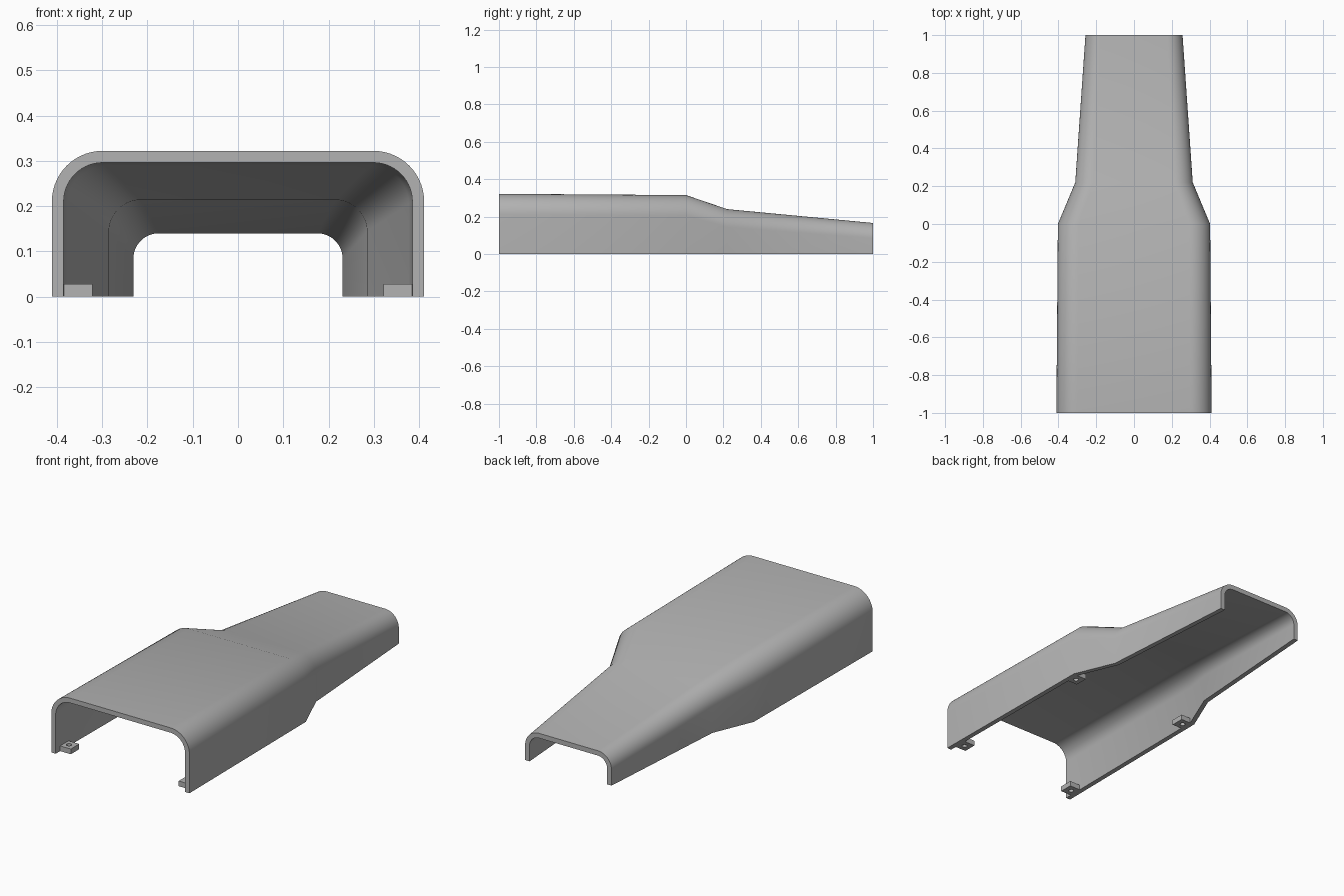
import bpy
import bmesh
from math import cos, sin, pi, radians

cube = bpy.data.objects.get("Cube")
if cube:
    bpy.data.objects.remove(cube, do_unlink=True)

WALL = 0.026
ARC_STEPS = 14

grey = bpy.data.materials.new("plain_grey")
grey.use_nodes = True
colour = (0.45, 0.45, 0.45, 1)
grey.diffuse_color = colour
grey.node_tree.nodes["Principled BSDF"].inputs["Base Color"].default_value = colour


def finish(name, bm):
    """Turn a bmesh into a smooth-shaded object with sharp edges kept."""
    bmesh.ops.recalc_face_normals(bm, faces=bm.faces)
    mesh = bpy.data.meshes.new(name)
    bm.to_mesh(mesh)
    bm.free()
    mesh.materials.append(grey)
    obj = bpy.data.objects.new(name, mesh)
    bpy.context.collection.objects.link(obj)
    bpy.ops.object.select_all(action='DESELECT')
    obj.select_set(True)
    bpy.context.view_layer.objects.active = obj
    bpy.ops.object.shade_smooth_by_angle(angle=radians(30))
    return obj


def skin(bm, a, b, closed=False):
    """Join two equal rows of vertices with quads."""
    n = len(a)
    for i in range(n if closed else n - 1):
        j = (i + 1) % n
        bm.faces.new((a[i], a[j], b[j], b[i]))


def arch(bm, y, half, top, r):
    """Row of vertices along an upside-down U with rounded shoulders."""
    right = [(half, 0)]
    for i in range(ARC_STEPS + 1):
        t = i / ARC_STEPS * pi / 2
        right.append((half - r + r * cos(t), top - r + r * sin(t)))
    points = right + [(-x, z) for x, z in reversed(right)]
    return [bm.verts.new((x, y, z)) for x, z in points]


# Cover shell: y, half width, height, shoulder radius
stations = [
    (-1.0, 0.411, 0.322, 0.112),
    (0.0, 0.403, 0.315, 0.110),
    (0.22, 0.311, 0.240, 0.096),
    (1.0, 0.257, 0.166, 0.082),
]
bm = bmesh.new()
outer = [arch(bm, *s) for s in stations]
inner = [arch(bm, y, w - WALL, h - WALL, r - WALL) for y, w, h, r in stations]
for k in range(len(stations) - 1):
    skin(bm, outer[k], outer[k + 1])
    skin(bm, inner[k], inner[k + 1])
    for end in (0, -1):  # bottom rims
        bm.faces.new((outer[k][end], outer[k + 1][end],
                      inner[k + 1][end], inner[k][end]))
for k in (0, -1):  # open ends
    skin(bm, outer[k], inner[k])
finish("cover_shell", bm)


# Screw tabs: square plates with a round hole
def tab(name, cx, cy, half=0.036, hole=0.013, thick=0.028, sides=24):
    bm = bmesh.new()

    def ring(z, square):
        verts = []
        for i in range(sides):
            c, s = cos(2 * pi * i / sides), sin(2 * pi * i / sides)
            r = half / max(abs(c), abs(s)) if square else hole
            verts.append(bm.verts.new((cx + r * c, cy + r * s, z)))
        return verts

    loops = [ring(0, True), ring(thick, True), ring(thick, False), ring(0, False)]
    for i in range(4):
        skin(bm, loops[i], loops[(i + 1) % 4], closed=True)
    finish(name, bm)


for side, sign in (("left", 1), ("right", -1)):
    tab("front_tab_" + side, sign * 0.357, -0.927)
    tab("middle_tab_" + side, sign * 0.357, -0.038)
